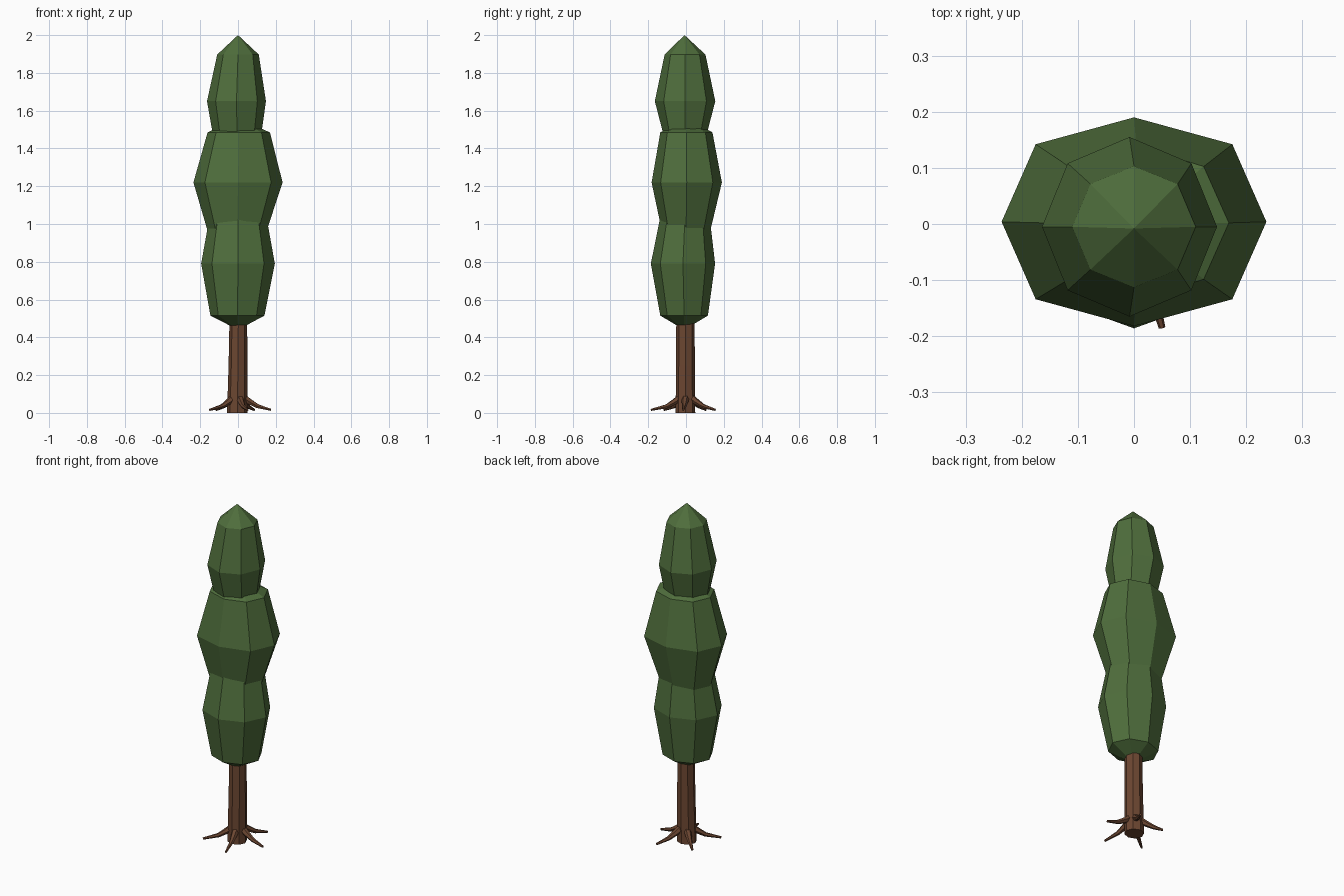
import bpy, bmesh
from math import sin, cos, pi, radians
from mathutils import Vector

if "Cube" in bpy.data.objects:
    bpy.data.objects.remove(bpy.data.objects["Cube"])


def material(name, rgb):
    m = bpy.data.materials.new(name)
    m.diffuse_color = (*rgb, 1)
    m.use_nodes = True
    m.node_tree.nodes["Principled BSDF"].inputs["Base Color"].default_value = m.diffuse_color
    return m


LEAF = material("leaf green", (0.078, 0.155, 0.045))
BARK = material("bark brown", (0.15, 0.062, 0.031))


def loft(name, rings, mat):
    """Skin equal-sized rings of points and cap both ends."""
    bm = bmesh.new()
    vs = [[bm.verts.new(p) for p in r] for r in rings]
    n = len(vs[0])
    for a, b in zip(vs, vs[1:]):
        for i in range(n):
            j = (i + 1) % n
            bm.faces.new((a[i], a[j], b[j], b[i]))
    bm.faces.new(vs[0][::-1])
    bm.faces.new(vs[-1])
    bmesh.ops.remove_doubles(bm, verts=bm.verts, dist=0.0005)
    bmesh.ops.recalc_face_normals(bm, faces=bm.faces)
    me = bpy.data.meshes.new(name)
    bm.to_mesh(me)
    bm.free()
    me.materials.append(mat)
    ob = bpy.data.objects.new(name, me)
    bpy.context.collection.objects.link(ob)
    return ob


def level_ring(z, cx, cy, rx, ry, bulge=1.0, n=8):
    """Horizontal oval ring; bulge pushes the diagonal corners out."""
    pts = []
    for i in range(n):
        a = 2 * pi * i / n
        k = bulge if i % 2 else 1.0
        pts.append(Vector((cx + k * rx * cos(a), cy + k * ry * sin(a), z)))
    return pts


# Foliage: three stacked eight-sided tufts (z, centre x, centre y, radius x, radius y, bulge)
tufts = {
    "lower_foliage": [(0.44, 0, -0.01, 0, 0), (0.515, -0.003, -0.01, 0.143, 0.126),
                      (0.79, 0, -0.016, 0.195, 0.17), (1.03, 0, -0.006, 0.152, 0.132),
                      (1.14, 0, 0, 0, 0)],
    "middle_foliage": [(0.85, 0, 0, 0, 0), (0.95, -0.005, 0, 0.152, 0.125, 1.02),
                       (1.22, 0, 0.004, 0.236, 0.186, 1.05), (1.485, 0.004, 0.002, 0.165, 0.138, 1.03),
                       (1.56, 0, 0, 0, 0)],
    "upper_foliage": [(1.33, 0, 0, 0, 0), (1.41, -0.004, -0.005, 0.118, 0.098),
                      (1.65, -0.008, -0.005, 0.156, 0.16), (1.897, 0, -0.005, 0.11, 0.108),
                      (2.0, 0, -0.008, 0, 0)],
}
for name, rows in tufts.items():
    loft(name, [level_ring(*r) for r in rows], LEAF)

# Trunk
loft("trunk", [level_ring(0, -0.004, -0.003, 0.054, 0.052),
               level_ring(0.25, 0, -0.003, 0.05, 0.05),
               level_ring(0.55, 0.002, -0.003, 0.046, 0.048)], BARK)

# Roots: tapered tubes sloping from the trunk to each tip
tips = [(0.05, -0.185), (0.175, -0.015), (0.085, 0.155), (-0.115, 0.105), (-0.15, -0.115)]
for k, (tx, ty) in enumerate(tips):
    tip = Vector((tx, ty, 0))
    length = tip.length
    out = tip.normalized()
    side = Vector((-out.y, out.x, 0))
    rings = []
    for d, z, r, tilt in ((0.025, 0.085, 0.02, 40), (0.06, 0.06, 0.018, 40),
                          (0.105, 0.035, 0.012, 65), (length, 0.016, 0.006, 80)):
        up = Vector((0, 0, sin(radians(tilt)))) + out * cos(radians(tilt))
        rings.append([out * d + Vector((0, 0, z)) + r * (cos(i * pi / 3) * side + sin(i * pi / 3) * up)
                      for i in range(6)])
    loft(f"root_{k + 1}", rings, BARK)
